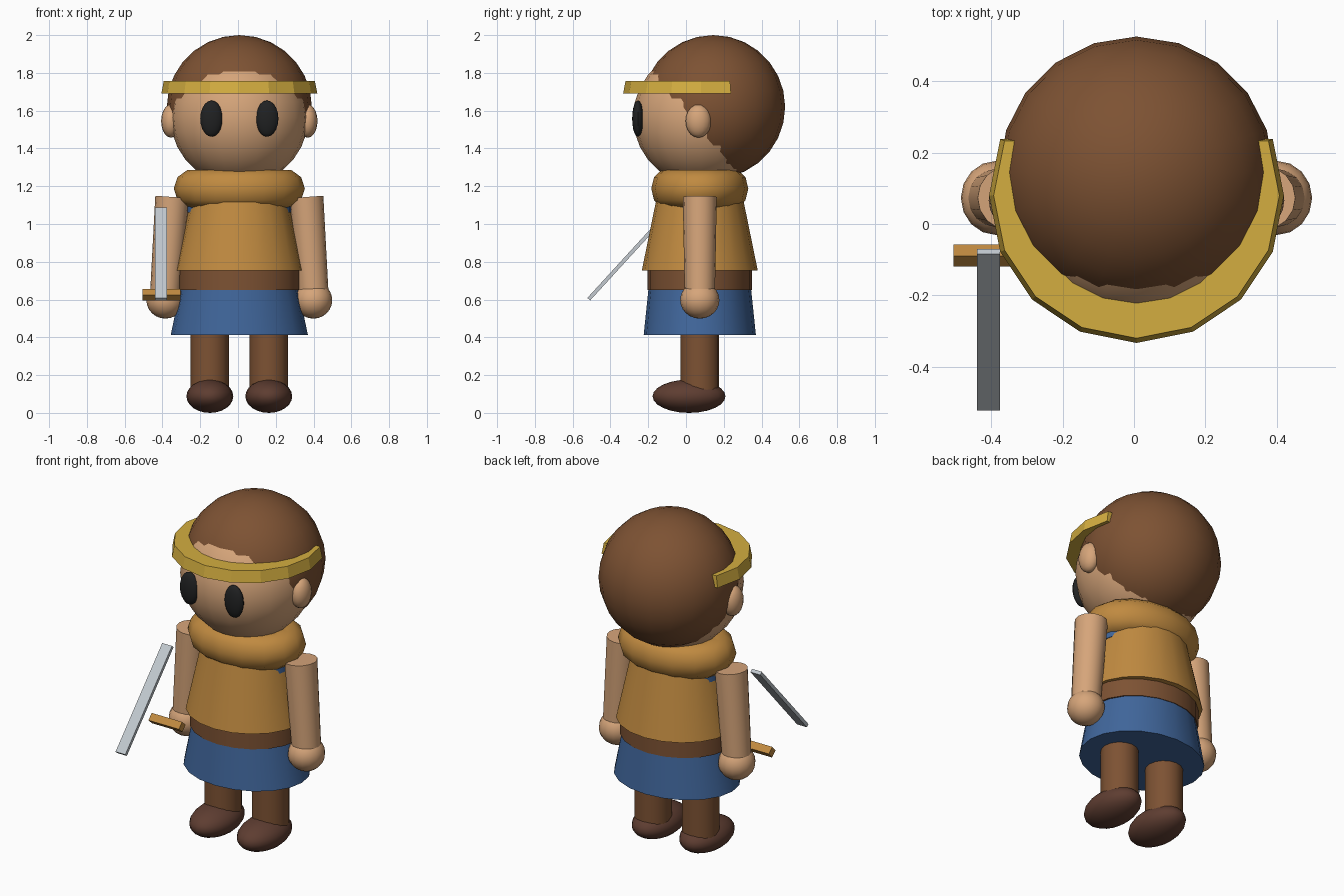
import bpy
import bmesh
from math import radians, sin, cos, hypot, atan2
from mathutils import Matrix, Vector

cube = bpy.data.objects.get("Cube")
if cube:
    bpy.data.objects.remove(cube, do_unlink=True)

CX, CY = 0.007, 0.073  # body axis


def material(name, hex_code):
    """Flat material from an sRGB hex code."""
    srgb = [int(hex_code[i:i + 2], 16) / 255 for i in (0, 2, 4)]
    lin = [c / 12.92 if c < 0.04 else ((c + 0.055) / 1.055) ** 2.4 for c in srgb]
    mat = bpy.data.materials.new(name)
    mat.use_nodes = True
    mat.diffuse_color = (*lin, 1)
    mat.node_tree.nodes["Principled BSDF"].inputs["Base Color"].default_value = (*lin, 1)
    return mat


skin = material("skin", "D6A57A")
brown = material("brown", "7D5233")
leather = material("dark leather", "5E3D31")
ochre = material("ochre cloth", "C08A40")
gold = material("gold", "D4AE40")
blue = material("blue cloth", "40669B")
steel = material("steel", "C2C9CF")
black = material("black", "202122")


def finish(name, bm, mat, smooth=True, angle=40):
    mesh = bpy.data.meshes.new(name)
    bmesh.ops.recalc_face_normals(bm, faces=bm.faces)
    bm.to_mesh(mesh)
    bm.free()
    mesh.materials.append(mat)
    ob = bpy.data.objects.new(name, mesh)
    bpy.context.collection.objects.link(ob)
    if smooth:
        bpy.ops.object.select_all(action="DESELECT")
        ob.select_set(True)
        bpy.context.view_layer.objects.active = ob
        bpy.ops.object.shade_smooth_by_angle(angle=radians(angle))
    return ob


def ellipsoid(name, mat, loc, radii, segs=20, rings=14):
    bm = bmesh.new()
    m = Matrix.Translation(loc) @ Matrix.Diagonal((*radii, 1))
    bmesh.ops.create_uvsphere(bm, u_segments=segs, v_segments=rings, radius=1, matrix=m)
    return finish(name, bm, mat)


def frustum(name, mat, bottom, top, r_bottom, r_top, segs=20):
    """Capped cone between two centres with elliptical (rx, ry) ends."""
    bm = bmesh.new()
    a, b = Vector(bottom), Vector(top)
    turn = (b - a).to_track_quat("Z", "Y") if (b - a).xy.length > 0 else Matrix.Identity(3)
    loops = []
    for centre, (rx, ry) in ((a, r_bottom), (b, r_top)):
        loops.append([])
        for i in range(segs):
            t = radians(360 * i / segs)
            loops[-1].append(bm.verts.new(centre + turn @ Vector((rx * cos(t), ry * sin(t), 0))))
    for i in range(segs):
        j = (i + 1) % segs
        bm.faces.new((loops[0][i], loops[0][j], loops[1][j], loops[1][i]))
    for loop in loops:
        bm.faces.new(loop)
    return finish(name, bm, mat)


def bar(name, mat, loc, size, tilt):
    bm = bmesh.new()
    m = Matrix.Translation(loc) @ Matrix.Rotation(tilt, 4, "X") @ Matrix.Diagonal((*size, 1))
    bmesh.ops.create_cube(bm, size=1, matrix=m)
    return finish(name, bm, mat, smooth=False)


# Head and hair
ellipsoid("head", skin, (CX, 0.08, 1.565), (0.365, 0.36, 0.36))
ellipsoid("hair", brown, (CX, 0.145, 1.62), (0.384, 0.38, 0.38))

# Headband: faceted arc around the front of the head
bm = bmesh.new()
arcs = []
for radius, z in ((0.413, 1.69), (0.4, 1.757)):
    arcs.append([])
    for i in range(-5, 6):
        t = radians(22.5 * i)
        arcs[-1].append(bm.verts.new((CX + radius * sin(t), 0.08 - radius * cos(t), z)))
for i in range(11):
    j = (i + 1) % 11
    bm.faces.new((arcs[0][i], arcs[0][j], arcs[1][j], arcs[1][i]))
for arc in arcs:
    bm.faces.new(arc)
finish("headband", bm, gold, smooth=False)

# Scarf
bm = bmesh.new()
MAJOR, MINOR, AROUND, TUBE = 0.243, 0.104, 16, 10
rings = []
for i in range(AROUND):
    t = radians(360 * i / AROUND)
    rings.append([])
    for k in range(TUBE):
        p = radians(360 * k / TUBE)
        r = MAJOR + MINOR * cos(p)
        rings[-1].append(bm.verts.new((CX + r * cos(t), CY + 0.74 * r * sin(t), 1.187 + MINOR * sin(p))))
for i in range(AROUND):
    for k in range(TUBE):
        n, q = rings[(i + 1) % AROUND], (k + 1) % TUBE
        bm.faces.new((rings[i][k], n[k], n[q], rings[i][q]))
finish("scarf", bm, ochre, angle=60)

# Clothing layers
frustum("shirt_collar", blue, (CX, CY, 1.06), (CX, CY, 1.1), (0.278, 0.2), (0.278, 0.2))
frustum("tunic", ochre, (CX, CY, 0.753), (CX, CY, 1.13), (0.341, 0.307), (0.257, 0.23))
frustum("belt", brown, (CX, CY, 0.65), (CX, CY, 0.78), (0.323, 0.276), (0.323, 0.276))
frustum("skirt", blue, (CX, CY, 0.413), (CX, CY, 0.7), (0.363, 0.297), (0.303, 0.267))

# Paired parts
for side, s in (("left", 1), ("right", -1)):
    ellipsoid(side + "_eye", black, (CX + s * 0.147, -0.255, 1.558), (0.06, 0.03, 0.096), 16, 10)
    ellipsoid(side + "_ear", skin, (CX + s * 0.362, 0.066, 1.545), (0.052, 0.068, 0.088), 16, 10)
    frustum(side + "_arm", skin, (CX + s * 0.393, CY, 0.62), (CX + s * 0.355, CY, 1.143),
            (0.08, 0.08), (0.09, 0.09), 16)
    ellipsoid(side + "_hand", skin, (CX + s * 0.392, CY, 0.597), (0.1, 0.104, 0.098), 16, 12)
    frustum(side + "_leg", brown, (CX + s * 0.156, CY, 0.08), (CX + s * 0.156, CY, 0.46),
            (0.102, 0.103), (0.102, 0.103), 16)
    ellipsoid(side + "_shoe", leather, (CX + s * 0.156, 0.016, 0.088), (0.124, 0.193, 0.088), 20, 12)

# Sword: tilted blade and square guard
tip, root = Vector((-0.407, -0.515, 0.602)), Vector((-0.407, -0.077, 1.08))
run, rise = root.y - tip.y, root.z - tip.z
tilt = atan2(rise, run)
bar("sword_blade", steel, (tip + root) / 2, (0.064, hypot(run, rise), 0.02), tilt)
bar("sword_guard", ochre, (-0.405, -0.088, 0.625), (0.2, 0.044, 0.044), tilt)
